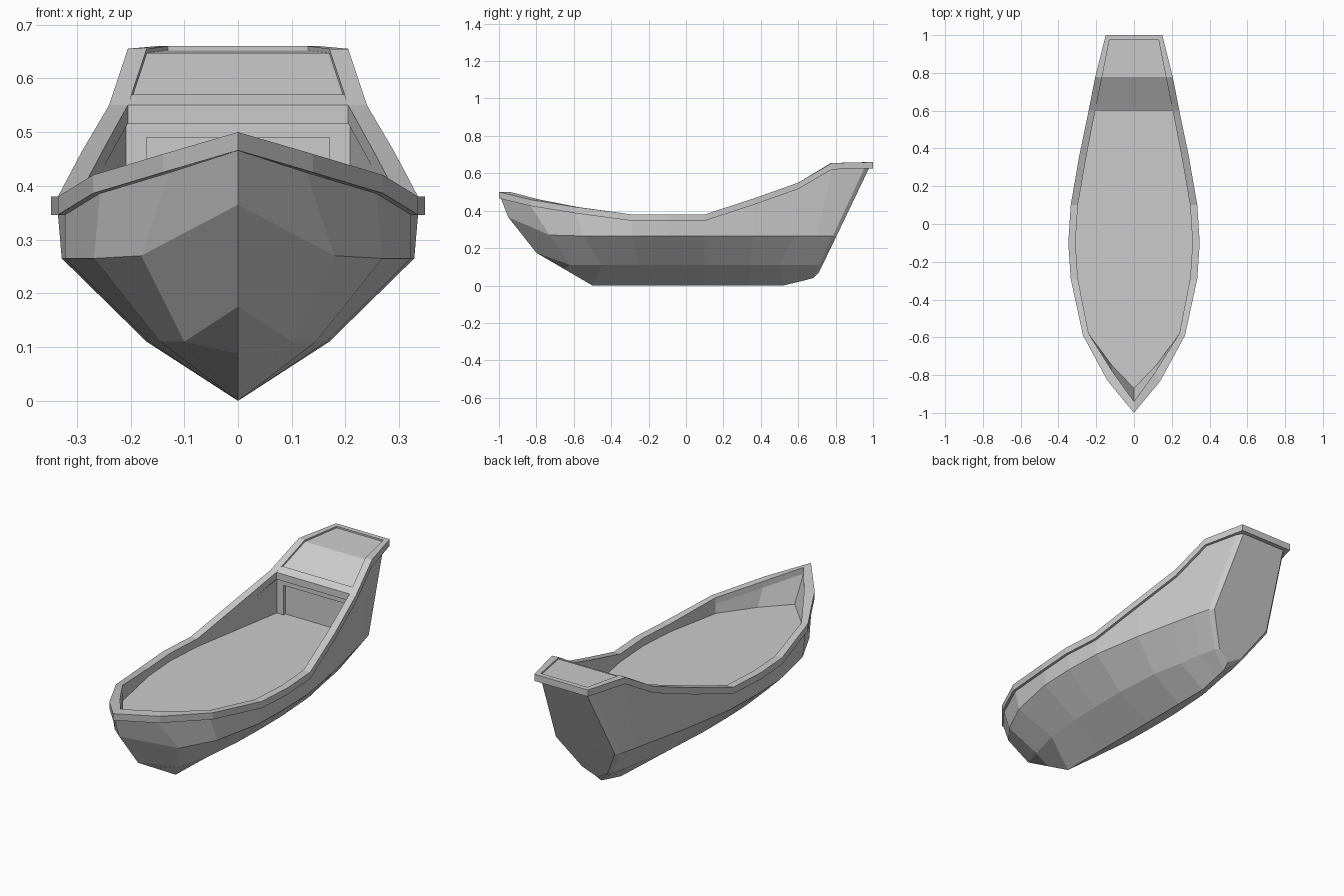
import bpy, bmesh

if "Cube" in bpy.data.objects:
    bpy.data.objects.remove(bpy.data.objects["Cube"])


def finish(name, bm, facing=0):
    """Clean a bmesh, orient it (facing: sign of the summed z normal) and link it."""
    bmesh.ops.remove_doubles(bm, verts=bm.verts[:], dist=0.0005)
    bmesh.ops.dissolve_degenerate(bm, edges=bm.edges[:], dist=0.0005)
    bmesh.ops.recalc_face_normals(bm, faces=bm.faces[:])
    if facing:
        bm.normal_update()
        if sum(f.normal.z * f.calc_area() for f in bm.faces) * facing < 0:
            bmesh.ops.reverse_faces(bm, faces=bm.faces[:])
    me = bpy.data.meshes.new(name)
    bm.to_mesh(me)
    bm.free()
    ob = bpy.data.objects.new(name, me)
    bpy.context.collection.objects.link(ob)
    return ob


def loft(name, rows, facing=0):
    """Skin rows of (x, y, z) points and mirror them across x."""
    bm = bmesh.new()
    for s in (1, -1):
        grid = [[bm.verts.new((s * x, y, z)) for x, y, z in r] for r in rows]
        for a, b in zip(grid, grid[1:]):
            for i in range(len(a) - 1):
                bm.faces.new((a[i], a[i + 1], b[i + 1], b[i]))
    return finish(name, bm, facing)


def prism(name, profile, x0, x1):
    """Extrude a (y, z) profile from x0 to x1."""
    bm = bmesh.new()
    a = [bm.verts.new((x0, y, z)) for y, z in profile]
    b = [bm.verts.new((x1, y, z)) for y, z in profile]
    bm.faces.new(a)
    bm.faces.new(b)
    n = len(a)
    for i in range(n):
        j = (i + 1) % n
        bm.faces.new((a[i], a[j], b[j], b[i]))
    return finish(name, bm)


def box(name, x0, x1, y0, y1, z0, z1):
    return prism(name, [(y0, z0), (y1, z0), (y1, z1), (y0, z1)], x0, x1)


RIM = 0.034
DECK = 0.34

# Rim outline, outer and inner edges, bow to stern
outer = [(0, -1, .5), (.14, -.83, .459), (.27, -.59, .42), (.335, -.29, .38), (.348, -.1, .38),
         (.335, .1, .38), (.29, .36, .465), (.24, .6, .55), (.205, .78, .655), (.15, 1, .66)]
inner_xy = [(0, -.94), (.115, -.78), (.24, -.58), (.297, -.29), (.31, -.1),
            (.297, .1), (.252, .36), (.205, .6), (.17, .775), (.13, .975)]
inner = [(x, y, o[2]) for (x, y), o in zip(inner_xy, outer)]


# Gunwale rim, a closed rectangular-section ring
def loop(pts):
    return pts + [(-x, y, z) for x, y, z in reversed(pts[1:])]


bm = bmesh.new()
rings = []
for pts, drop in ((outer, 0), (outer, RIM), (inner, RIM), (inner, 0)):
    rings.append([bm.verts.new((x, y, z - drop)) for x, y, z in loop(pts)])
n = len(rings[0])
for k in range(4):
    a, b = rings[k], rings[(k + 1) % 4]
    for i in range(n):
        j = (i + 1) % n
        bm.faces.new((a[i], a[j], b[j], b[i]))
finish("gunwale_rim", bm)

# Hull planking: sheer, upper chine, lower chine, keel
sheer = [(max(x - .013, 0), y, z - RIM) for x, y, z in outer]
sheer[0] = (0, -.99, .466)
sheer[-1] = (.145, .955, .63)
chine = [(0, -.95, .365), (.18, -.73, .27), (.268, -.55, .265), (.322, -.29, .265), (.328, -.1, .265),
         (.322, .1, .265), (.28, .36, .265), (.232, .58, .265), (.205, .7, .265), (.183, .785, .265)]
low = [(0, -.8, .175), (.1, -.62, .11), (.145, -.45, .11), (.165, -.25, .11), (.17, -.1, .11),
       (.17, .1, .11), (.155, .34, .11), (.125, .5, .11), (.105, .62, .11), (.085, .71, .11)]
keel = [(0, y, z) for y, z in ((-.8, .175), (-.65, .0875), (-.5, 0), (-.25, 0), (-.1, 0),
                               (.1, 0), (.34, 0), (.52, 0), (.62, .024), (.68, .04))]
loft("hull", list(zip(sheer, chine, low, keel)), -1)

# Transom with a chamfered border
edge = [sheer[-1], chine[-1], low[-1], keel[-1]]
face = [(.125, .98, .63), (.165, .805, .265), (.07, .73, .11), (0, .71, .07)]
loft("transom", [edge, face, [(0, y, z) for x, y, z in face]], -1)

# Main deck with inner bulwarks rising to the rim
rows = []
for i, (x, y, z) in enumerate(inner[:8]):
    dx, dy = x, y
    if i == 0:
        dy = -.87
    elif i == 1:
        dx, dy = .12, -.745
    elif i == 7:
        dy = .63
    rows.append([(0, dy, DECK), (dx, dy, DECK), (x, dy if i == 7 else y, z - RIM + .002)])
loft("deck", rows, 1)

# Sunken stern deck inside the rim
stern = [(.2, .625, .556), (.172, .778, .647), (.132, .98, .652)]
loft("stern_deck", [[(0, y, z), (x, y, z)] for x, y, z in stern], 1)

# Cross beam at the break of the stern deck
prism("stern_beam", [(.6, .515), (.6, .55), (.635, .57), (.635, .515)], -.208, .208)

# Bulkhead under the beam: recessed panel and frame
box("bulkhead_panel", -.172, .172, .622, .635, DECK, .492)
box("bulkhead_top", -.205, .205, .608, .635, .49, .515)
for side, s in (("right", 1), ("left", -1)):
    a, b = sorted((s * .17, s * .208))
    box("bulkhead_post_" + side, a, b, .608, .635, DECK, .515)
